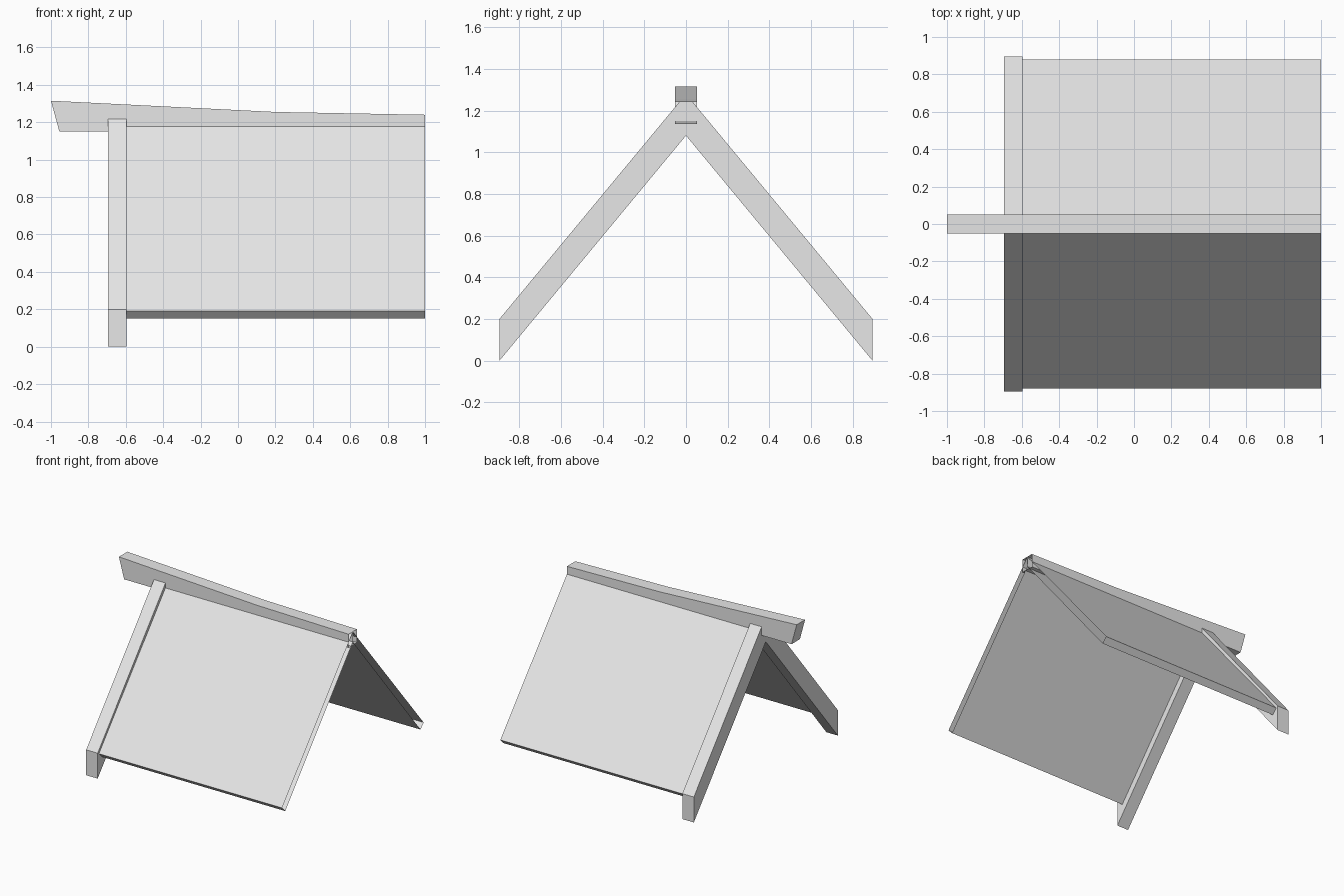
import bpy
import bmesh
from mathutils import Vector

if "Cube" in bpy.data.objects:
    bpy.data.objects.remove(bpy.data.objects["Cube"], do_unlink=True)

# Single pale grey finish
grey = bpy.data.materials.new("pale_grey")
grey.use_nodes = True
colour = (0.8, 0.8, 0.8, 1.0)
grey.diffuse_color = colour
grey.node_tree.nodes["Principled BSDF"].inputs["Base Color"].default_value = colour


def extrude_profile(name, points, direction, open_end=None):
    """Sweep a closed profile along a vector; optionally leave the end at x = open_end uncapped."""
    bm = bmesh.new()
    face = bm.faces.new([bm.verts.new(p) for p in points])
    swept = bmesh.ops.extrude_face_region(bm, geom=[face], use_keep_orig=True)
    moved = [v for v in swept["geom"] if isinstance(v, bmesh.types.BMVert)]
    bmesh.ops.translate(bm, verts=moved, vec=Vector(direction))
    bmesh.ops.recalc_face_normals(bm, faces=bm.faces[:])
    if open_end is not None:
        ends = [f for f in bm.faces
                if all(abs(v.co.x - open_end) < 1e-4 for v in f.verts)]
        bmesh.ops.delete(bm, geom=ends, context="FACES_ONLY")
    mesh = bpy.data.meshes.new(name)
    bm.to_mesh(mesh)
    bm.free()
    mesh.materials.append(grey)
    obj = bpy.data.objects.new(name, mesh)
    bpy.context.collection.objects.link(obj)
    return obj


GABLE_X, PANEL_X, END_X = -0.695, -0.595, 1.0

# Inverted V board closing the gable
gable = [(-0.895, 0), (0, 1.08), (0.895, 0),
         (0.895, 0.2), (0, 1.28), (-0.895, 0.2)]
extrude_profile("gable_board", [(GABLE_X, y, z) for y, z in gable],
                (PANEL_X - GABLE_X, 0, 0))

# Two hollow roof slopes, open at the far end
slope = [(0.88, 0.19), (0, 1.24), (0, 1.16), (0.84, 0.15)]
for name, side in (("front_roof_panel", -1), ("back_roof_panel", 1)):
    extrude_profile(name, [(PANEL_X, side * y, z) for y, z in slope],
                    (END_X - PANEL_X, 0, 0), END_X)

# Ridge beam rising to a raked overhanging tip
ridge = [(-1, 1.315), (0.2, 1.255), (END_X, 1.24),
         (END_X, 1.135), (-0.6, 1.15), (-0.955, 1.15)]
extrude_profile("ridge_beam", [(x, -0.052, z) for x, z in ridge],
                (0, 0.104, 0), END_X)
